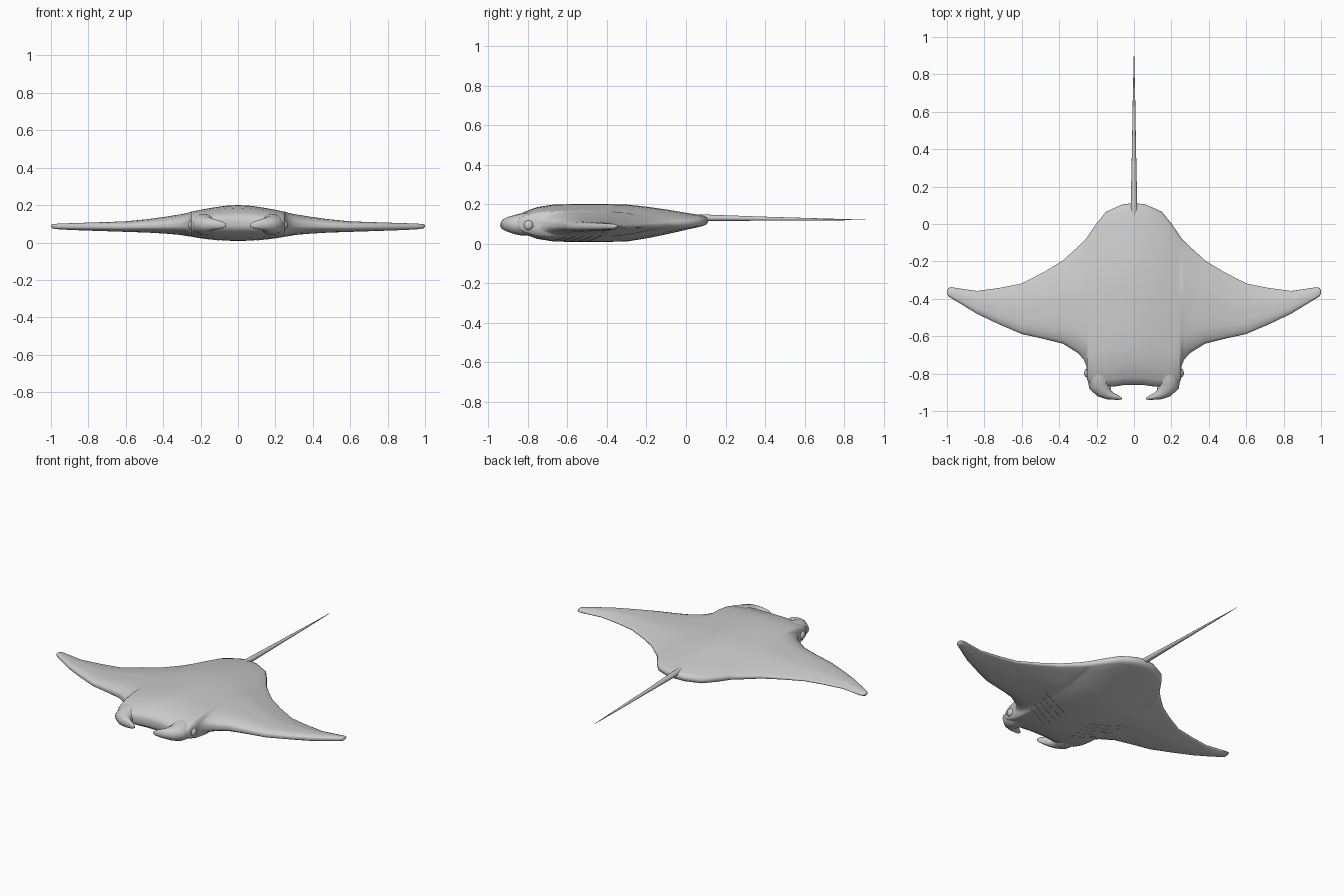
import bpy, bmesh, math
from mathutils import Vector
from mathutils.bvhtree import BVHTree

if "Cube" in bpy.data.objects:
    bpy.data.objects.remove(bpy.data.objects["Cube"])


def finish(bm, name, angle=50):
    bmesh.ops.recalc_face_normals(bm, faces=bm.faces)
    me = bpy.data.meshes.new(name)
    bm.to_mesh(me)
    bm.free()
    ob = bpy.data.objects.new(name, me)
    bpy.context.collection.objects.link(ob)
    bpy.ops.object.select_all(action='DESELECT')
    ob.select_set(True)
    bpy.context.view_layer.objects.active = ob
    bpy.ops.object.shade_smooth_by_angle(angle=math.radians(angle))
    return ob


def loft(rings):
    """Skin closed rings of equal length and cap both ends."""
    bm = bmesh.new()
    vs = [[bm.verts.new(p) for p in r] for r in rings]
    n = len(rings[0])
    for a, b in zip(vs, vs[1:]):
        for i in range(n):
            j = (i + 1) % n
            bm.faces.new((a[i], a[j], b[j], b[i]))
    bm.faces.new(vs[0])
    bm.faces.new(vs[-1])
    return bm


def sweep(path):
    """Elliptical tube; path rows are x, y, z, half width, half height."""
    rings = []
    for k, (x, y, z, w, h) in enumerate(path):
        a, b = path[max(k - 1, 0)], path[min(k + 1, len(path) - 1)]
        t = Vector((b[0] - a[0], b[1] - a[1], 0)).normalized()
        side = Vector((-t.y, t.x, 0))
        rings.append([Vector((x, y, z)) + side * w * math.cos(i * math.tau / 16)
                      + Vector((0, 0, h * math.sin(i * math.tau / 16))) for i in range(16)])
    return loft(rings)


# Body and wings: x, front y, back y, top z, bottom z
stations = [
    (0, -.86, .112, .2, .008), (.06, -.862, .105, .197, .01), (.1, -.868, .088, .192, .013),
    (.15, -.87, .065, .184, .018), (.2, -.868, .003, .175, .024), (.24, -.855, -.055, .167, .031),
    (.25, -.835, -.07, .165, .033), (.254, -.76, -.076, .163, .034), (.268, -.725, -.09, .159, .036),
    (.3, -.69, -.122, .152, .04), (.38, -.64, -.195, .139, .047), (.48, -.615, -.256, .125, .053),
    (.6, -.588, -.318, .113, .057), (.72, -.537, -.342, .109, .061), (.84, -.48, -.358, .105, .065),
    (.93, -.425, -.345, .102, .069), (.975, -.398, -.338, .1, .072), (.993, -.386, -.342, .098, .076),
    (1, -.372, -.356, .092, .084)]
# Chordwise thickness: position along chord, fraction of half thickness
chord = [(0, .15), (.006, .36), (.04, .58), (.11, .84), (.2, .98), (.32, 1), (.46, 1), (.58, .97),
         (.69, .82), (.79, .64), (.89, .44), (.97, .28), (.992, .2), (1, .06)]


def section(x, yf, yb, zt, zb):
    mid, h = (zt + zb) / 2, (zt - zb) / 2
    lift = max(0, .012 * (1 - abs(x) / .3))  # tail end sits slightly higher
    up = [Vector((x, yf + (yb - yf) * t, mid + h * f + lift * max(0, t - .6) / .4)) for t, f in chord]
    low = [Vector((x, yf + (yb - yf) * t, mid - h * f + lift * max(0, t - .6) / .4)) for t, f in chord]
    return up + low[::-1]


rings = [section(-s[0], *s[1:]) for s in stations[:0:-1]] + [section(*s) for s in stations]
bm = loft(rings)
bm.normal_update()
tree = BVHTree.FromBMesh(bm)
finish(bm, "body_and_wings")

for s, label in ((1, "right"), (-1, "left")):
    # Head lobes curling inward in front of the mouth
    lobe = [(.18, -.76, .098, .066, .058), (.18, -.83, .097, .067, .057), (.178, -.862, .096, .064, .05),
            (.16, -.893, .097, .044, .04), (.135, -.914, .097, .026, .031),
            (.105, -.924, .095, .016, .024), (.08, -.93, .093, .011, .017), (.064, -.934, .092, .003, .005)]
    finish(sweep([(s * p[0],) + p[1:] for p in lobe]), label + "_head_lobe")

    # Eyes
    bm = bmesh.new()
    bmesh.ops.create_uvsphere(bm, u_segments=20, v_segments=12, radius=.025)
    bmesh.ops.scale(bm, vec=(.75, 1, 1), verts=bm.verts)
    bmesh.ops.translate(bm, vec=(s * .248, -.797, .093), verts=bm.verts)
    finish(bm, label + "_eye")

    # Gill slits following the belly
    for g in range(5):
        length = .2 - .012 * g
        rr = []
        for k in range(7):
            u = k / 6
            x, y = .1 + length * u, -.5 - .045 * g + .07 * u
            z = tree.ray_cast(Vector((s * x, y, -1)), Vector((0, 0, 1)))[0].z
            rr.append([Vector((s * x, y + dy, z + dz)) for dy, dz in
                       ((-.003, -.002), (.003, -.002), (.003, .005), (-.003, .005))])
        finish(loft(rr), f"{label}_gill_slit_{g + 1}", 30)

# Whip tail
finish(sweep([(0, -.02, .133, .012, .012), (0, .03, .132, .018, .017), (0, .12, .13, .017, .016),
              (0, .4, .126, .011, .01), (0, .7, .122, .006, .005), (0, .91, .12, .001, .001)]), "tail")
